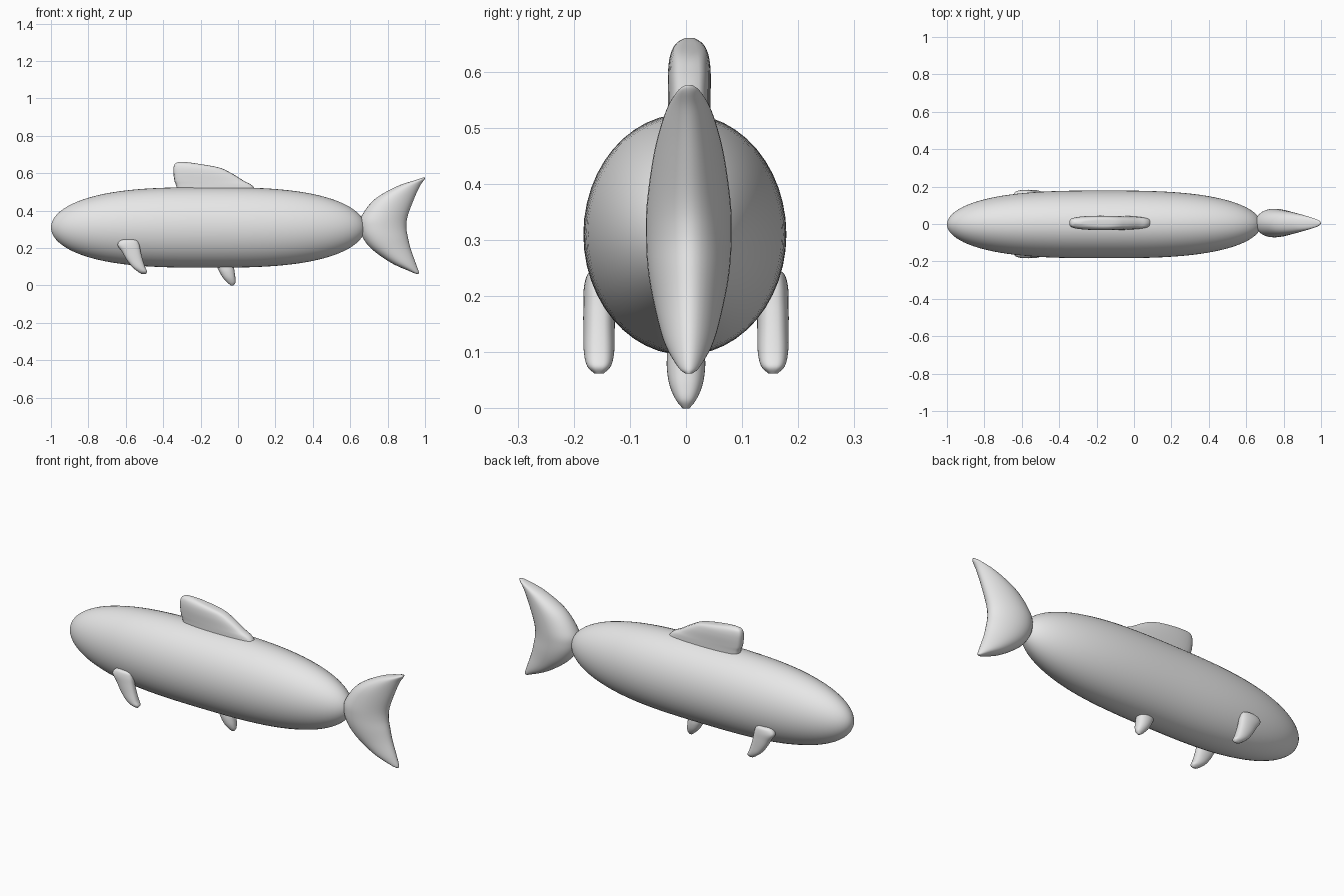
import bpy, math

if "Cube" in bpy.data.objects:
    bpy.data.objects.remove(bpy.data.objects["Cube"])

grey = bpy.data.materials.new("plain grey")
grey.diffuse_color = (0.8, 0.8, 0.8, 1)
grey.use_nodes = True
grey.node_tree.nodes["Principled BSDF"].inputs["Base Color"].default_value = grey.diffuse_color


def skin(name, rings):
    """Mesh from a stack of equal closed rings, capped and smooth."""
    n = len(rings[0])
    verts = [p for ring in rings for p in ring]
    faces = [(i * n + j, i * n + (j + 1) % n, (i + 1) * n + (j + 1) % n, (i + 1) * n + j)
             for i in range(len(rings) - 1) for j in range(n)]
    faces.append(tuple(reversed(range(n))))
    faces.append(tuple(range(len(verts) - n, len(verts))))
    me = bpy.data.meshes.new(name)
    me.from_pydata(verts, [], faces)
    me.materials.append(grey)
    for p in me.polygons:
        p.use_smooth = True
    ob = bpy.data.objects.new(name, me)
    bpy.context.collection.objects.link(ob)
    return ob


def smooth_rows(rows, steps=6):
    """Catmull-Rom interpolation between rows of numbers."""
    out = []
    last = len(rows) - 1
    for i in range(last):
        quad = (rows[max(i - 1, 0)], rows[i], rows[i + 1], rows[min(i + 2, last)])
        for s in range(steps):
            t = s / steps
            out.append([0.5 * (2 * b + (c - a) * t + (2 * a - 5 * b + 4 * c - d) * t * t
                               + (3 * b - a - 3 * c + d) * t ** 3)
                        for a, b, c, d in zip(*quad)])
    return out + [rows[-1]]


def fin(name, rows, y=0.0, power=1.0, skew=0.0, n=32):
    """Loft rows of (z, front x, back x, half thickness), bottom to top."""
    rings = []
    for z, x0, x1, h in smooth_rows(rows):
        ring = []
        for j in range(n):
            a = 2 * math.pi * j / n
            c, s = math.cos(a), math.sin(a)
            thick = h * math.copysign(abs(s) ** power, s) * (1 - skew * c)
            ring.append(((x0 + x1) / 2 + (x1 - x0) / 2 * c, y + thick, z))
        rings.append(ring)
    return skin(name, rings)


# body: long blunt spindle with an oval cross-section
rings = []
for i in range(49):
    t = -math.cos(math.pi * (0.004 + 0.992 * i / 48))
    r = math.sqrt(1 - abs(t) ** 2.9)
    rings.append([(-0.16 + 0.84 * t, -0.002 + 0.181 * r * math.cos(a), 0.31 + 0.215 * r * math.sin(a))
                  for a in (2 * math.pi * j / 48 for j in range(48))])
skin("body", rings)

# forked tail
fin("tail_fin", [(.062, .952, .966, .006), (.075, .92, .966, .02), (.12, .82, .95, .044),
                 (.19, .72, .925, .062), (.25, .67, .91, .072), (.31, .65, .90, .075),
                 (.37, .66, .907, .073), (.46, .73, .94, .06), (.53, .85, .972, .04),
                 (.565, .955, .996, .02), (.576, .987, 1.0, .006)], y=.005, skew=.2)

# back fin
fin("dorsal_fin", [(.46, -.32, .12, .038), (.53, -.33, .08, .038), (.56, -.34, .03, .038),
                   (.60, -.345, -.035, .038), (.63, -.345, -.10, .034), (.65, -.337, -.21, .024),
                   (.66, -.318, -.28, .008)], y=.006, power=.5)

# side fins
for side, label in ((-1, "near"), (1, "far")):
    fin("side_fin_" + label, [(.062, -.517, -.493, .008), (.075, -.537, -.486, .021),
                              (.10, -.567, -.497, .027), (.14, -.597, -.51, .028),
                              (.18, -.62, -.52, .028), (.215, -.643, -.527, .027),
                              (.238, -.632, -.538, .021), (.246, -.61, -.56, .010)],
        y=.155 * side, power=.7)

# belly fin
fin("belly_fin", [(0, -.038, -.024, .006), (.015, -.057, -.014, .018), (.04, -.08, -.014, .029),
                  (.07, -.098, -.018, .034), (.10, -.112, -.022, .034), (.15, -.135, -.03, .034)],
    power=.8)
